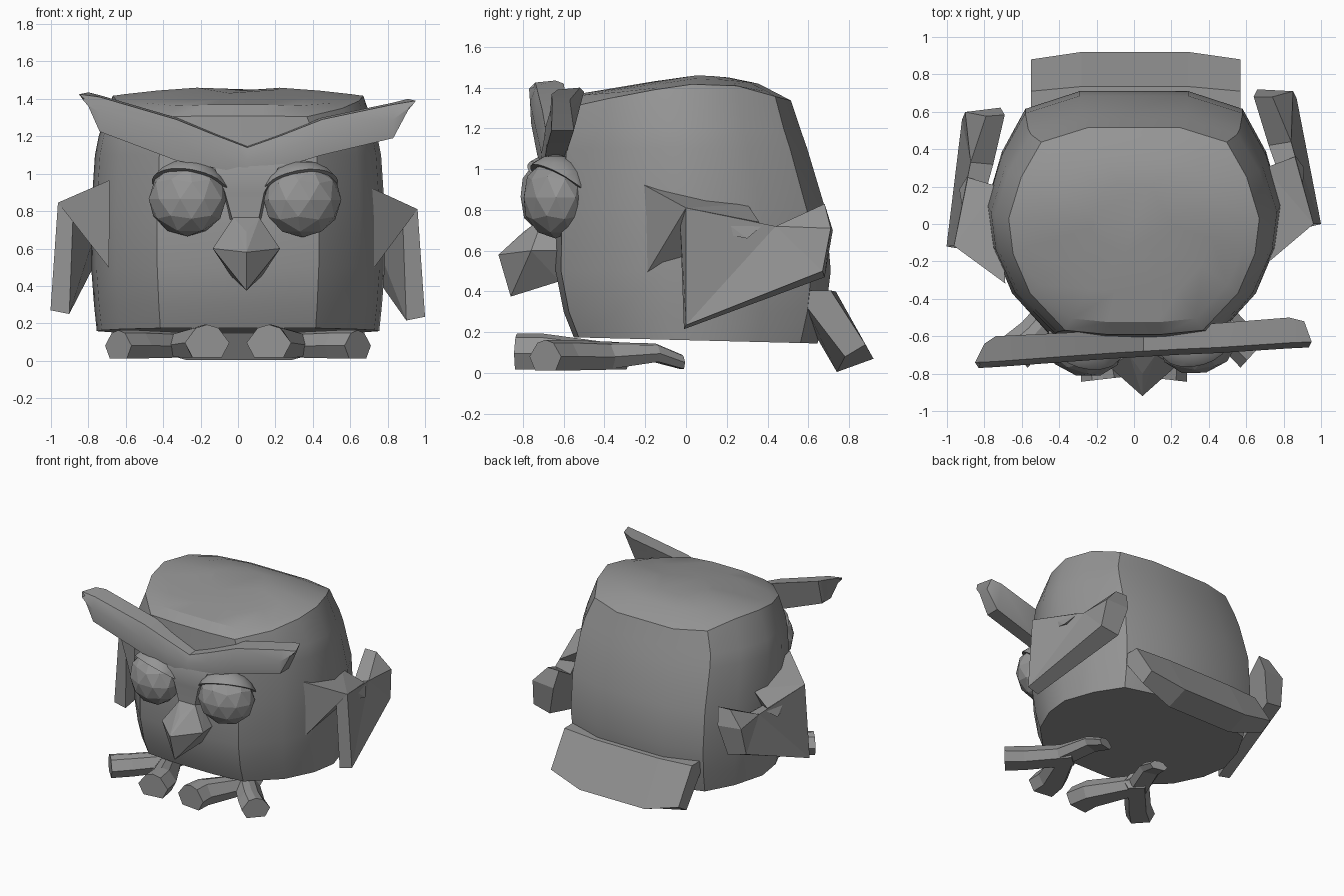
import bpy, bmesh, math
from mathutils import Vector, Matrix

if "Cube" in bpy.data.objects:
    bpy.data.objects.remove(bpy.data.objects["Cube"])

grey = bpy.data.materials.new("stone grey")
grey.diffuse_color = (0.3, 0.3, 0.3, 1)
grey.use_nodes = True
grey.node_tree.nodes["Principled BSDF"].inputs["Base Color"].default_value = grey.diffuse_color


def finish(name, bm, smooth=None):
    """Turn a bmesh into a named grey object."""
    bmesh.ops.recalc_face_normals(bm, faces=bm.faces)
    me = bpy.data.meshes.new(name)
    bm.to_mesh(me)
    bm.free()
    me.materials.append(grey)
    ob = bpy.data.objects.new(name, me)
    bpy.context.collection.objects.link(ob)
    if smooth:
        bpy.ops.object.select_all(action='DESELECT')
        ob.select_set(True)
        bpy.context.view_layer.objects.active = ob
        bpy.ops.object.shade_smooth_by_angle(angle=math.radians(smooth))
    return ob


def loft(name, rings, smooth=None):
    """Skin a list of equal-length point rings and cap both ends."""
    bm = bmesh.new()
    loops = [[bm.verts.new(p) for p in r] for r in rings]
    n = len(loops[0])
    for a, b in zip(loops, loops[1:]):
        for i in range(n):
            bm.faces.new((a[i], a[(i + 1) % n], b[(i + 1) % n], b[i]))
    bm.faces.new(loops[0])
    bm.faces.new(loops[-1])
    return finish(name, bm, smooth)


def hull(name, pts):
    bm = bmesh.new()
    for p in pts:
        bm.verts.new(p)
    bmesh.ops.convex_hull(bm, input=bm.verts)
    bmesh.ops.dissolve_limit(bm, angle_limit=0.03, verts=bm.verts, edges=bm.edges)
    return finish(name, bm)


def crown(x, y):
    """Height of the domed crown: long rise from the front, short drop behind."""
    prof = [(-0.7, 1.345), (-0.5, 1.375), (0.07, 1.468), (0.33, 1.435), (0.6, 1.30)]
    for (a, za), (b, zb) in zip(prof, prof[1:]):
        if y <= b:
            break
    return za + (zb - za) * (y - a) / (b - a) - 0.1 * x * x


# Body: one outline, scaled per height, with a domed crown
half = [(0.22, 0), (0.55, 0.02), (0.83, 0.2), (0.965, 0.39), (1, 0.56),
        (0.90, 0.76), (0.74, 0.93), (0.37, 1)]
outline = half + [(-u, v) for u, v in reversed(half)]
levels = [(0.145, 0.755, -0.55, 0.645), (0.3, 0.77, -0.60, 0.685),
          (0.5, 0.785, -0.64, 0.71), (0.8, 0.785, -0.635, 0.685),
          (1.1, 0.765, -0.61, 0.595), (1.2, 0.745, -0.60, 0.56),
          (1.345, 0.67, -0.59, 0.515)]
rings = []
for z, w, f, b in levels:
    ring = [(u * w, f + v * (b - f), z + (0.03 * (1 - v) if z < 0.2 else 0)) for u, v in outline]
    if z > 1.3:
        ring = [(x, y, crown(x, y) - 0.05 * max(0, 0.3 - v) / 0.3)
                for (x, y, _), (_, v) in zip(ring, outline)]
    rings.append(ring)
for s in (0.9, 0.65, 0.33):
    rings.append([(x * s, (y - 0.06) * s + 0.06, crown(x * s, (y - 0.06) * s + 0.06))
                  for x, y, _ in rings[6]])
loft("body", rings, 32)

# Tail: thick plate, lower in the middle
end = [(0.58, 0.34), (0.60, 0.405), (0.71, 0.405), (0.88, 0.14), (0.78, 0.08)]
mid = [(0.58, 0.28), (0.60, 0.405), (0.735, 0.40), (0.92, 0.07), (0.74, 0.005)]
loft("tail", [[(x, y, z) for y, z in prof] for x, prof in
              ((-0.55, end), (-0.28, mid), (0.29, mid), (0.57, end))])

# Brow: V-shaped bar; columns are x, top z, bottom z, front y, back y
cols = [(-0.80, 1.425, 1.36, -0.77, -0.64), (-0.74, 1.41, 1.225, -0.765, -0.6),
        (-0.33, 1.29, 1.07, -0.735, -0.58), (-0.12, 1.205, 1.03, -0.72, -0.56),
        (0.05, 1.14, 1.0, -0.71, -0.55), (0.22, 1.20, 1.03, -0.70, -0.54),
        (0.45, 1.29, 1.10, -0.69, -0.53), (0.83, 1.37, 1.19, -0.665, -0.5),
        (0.91, 1.39, 1.34, -0.66, -0.52)]
brow = []
for i, (x, t, b, f, k) in enumerate(cols):
    dx = -0.05 if i == 0 else 0.04 if i == len(cols) - 1 else 0
    m = b + 0.55 * (t - b)
    brow.append([(x + dx, f + 0.03, t), (x + dx * 0.6, f, m), (x, f + 0.005, b),
                 (x, k - 0.05, b), (x, k, t + 0.01)])
loft("brow", brow, 40)

# Bridge running from the brow down to the beak
loft("bridge", [[(-0.33, -0.70, 1.09), (0.42, -0.67, 1.10), (0.42, -0.52, 1.10), (-0.33, -0.54, 1.09)],
                [(-0.13, -0.715, 1.04), (0.22, -0.70, 1.04), (0.22, -0.52, 1.04), (-0.13, -0.52, 1.04)],
                [(-0.07, -0.70, 0.9), (0.14, -0.70, 0.9), (0.16, -0.55, 0.9), (-0.09, -0.55, 0.9)],
                [(-0.03, -0.70, 0.755), (0.11, -0.70, 0.755), (0.13, -0.6, 0.755), (-0.05, -0.6, 0.755)]], 30)

# Beak
bx = 0.045
beak = [(bx, -0.92, 0.58), (bx, -0.86, 0.375), (bx, -0.80, 0.69), (bx, -0.79, 0.465)]
for s in (-1, 1):
    beak += [(bx + s * 0.07, -0.70, 0.765), (bx + s * 0.18, -0.76, 0.60),
             (bx + s * 0.17, -0.60, 0.6), (bx + s * 0.08, -0.62, 0.45), (bx + s * 0.07, -0.6, 0.76)]
hull("beak", beak)

# Eyes with hooded lids
for name, x, y, z, s in (("left", -0.27, -0.655, 0.865, -1), ("right", 0.345, -0.64, 0.86, 1)):
    place = (Matrix.Translation((x, y, z)) @ Matrix.Rotation(s * 0.25, 4, 'Z'))
    bm = bmesh.new()
    bmesh.ops.create_icosphere(bm, subdivisions=2, radius=1)
    bmesh.ops.transform(bm, verts=bm.verts, matrix=place @ Matrix.Diagonal((0.212, 0.16, 0.2, 1)))
    finish(name + "_eye", bm)
    bm = bmesh.new()
    bmesh.ops.create_uvsphere(bm, u_segments=16, v_segments=10, radius=1)
    bmesh.ops.bisect_plane(bm, geom=bm.verts[:] + bm.edges[:] + bm.faces[:], plane_co=(0, 0, 0.4),
                           plane_no=(0.1 * -s, 0.6, 1), clear_inner=True)
    bmesh.ops.holes_fill(bm, edges=[e for e in bm.edges if e.is_boundary])
    bmesh.ops.transform(bm, verts=bm.verts, matrix=place @ Matrix.Diagonal((0.228, 0.185, 0.212, 1)))
    finish(name + "_eyelid", bm, 35)


# Wings: a shoulder wedge, a flared triangular blade and a raised rear tip
def wing(side, s, move, turn):
    place = Matrix.Translation(move) @ Matrix.Rotation(turn, 4, 'Z')

    def put(pts):
        return [Vector((s * p.x, p.y, p.z)) for p in (place @ Vector(q) for q in pts)]
    hull(side + "_shoulder", put([(0.70, -0.22, 0.93), (0.70, -0.21, 0.46), (0.96, 0.0, 0.81),
                                  (0.88, -0.06, 0.77), (0.70, 0.3, 0.83), (0.70, 0.1, 0.5),
                                  (0.86, 0.36, 0.74)]))
    hull(side + "_small_feather", put([(0.80, 0.18, 0.77), (0.90, 0.18, 0.75), (0.90, 0.2, 0.68),
                                       (0.91, 0.30, 0.66), (0.86, 0.37, 0.72), (0.80, 0.3, 0.7)]))
    outer = [(0.96, 0.0, 0.81), (1.0, 0.0, 0.235), (0.87, 0.67, 0.50), (0.85, 0.71, 0.71),
             (0.74, 0.68, 0.83), (0.84, 0.44, 0.72)]
    inner = [(0.88, -0.03, 0.77), (0.90, -0.01, 0.215), (0.72, 0.68, 0.47), (0.66, 0.72, 0.70),
             (0.64, 0.68, 0.83), (0.72, 0.42, 0.68)]
    ob = loft(side + "_wing", [put(inner), put(outer)])
    bm = bmesh.new()
    bm.from_mesh(ob.data)
    bmesh.ops.triangulate(bm, faces=[f for f in bm.faces if len(f.verts) > 4])
    bm.to_mesh(ob.data)
    bm.free()


wing("right", 1, (0, 0, 0), 0)
wing("left", -1, (0.005, -0.05, 0.035), -0.07)


# Feet: two forward toes and a tapering heel spur
def bar(name, path, radii):
    rings = []
    for i, p in enumerate(path):
        d = Vector(path[min(i + 1, len(path) - 1)]) - Vector(path[max(i - 1, 0)])
        d.z = 0
        d.normalize()
        side = Vector((d.y, -d.x, 0))
        w, h = radii[i]
        rings.append([Vector(p) + side * (a * w) + Vector((0, 0, b * h)) for a, b in
                      ((-0.65, -1), (0.65, -1), (1, -0.1), (0.5, 0.8), (0, 1), (-0.5, 0.8), (-1, -0.1))])
    loft(name, rings)


for side, s in (("left", -1), ("right", 1)):
    bar(side + "_outer_toe", [(s * 0.64, -0.69, 0.088), (s * 0.53, -0.59, 0.088), (s * 0.3, -0.33, 0.085)],
        [(0.105, 0.075), (0.095, 0.075), (0.09, 0.067)])
    bar(side + "_inner_toe", [(s * 0.165, -0.83, 0.105), (s * 0.18, -0.70, 0.105), (s * 0.33, -0.38, 0.085)],
        [(0.12, 0.088), (0.11, 0.088), (0.08, 0.065)])
    bar(side + "_heel", [(s * 0.36, -0.40, 0.085), (s * 0.28, -0.15, 0.1), (s * 0.25, -0.02, 0.055)],
        [(0.09, 0.067), (0.085, 0.045), (0.07, 0.035)])
